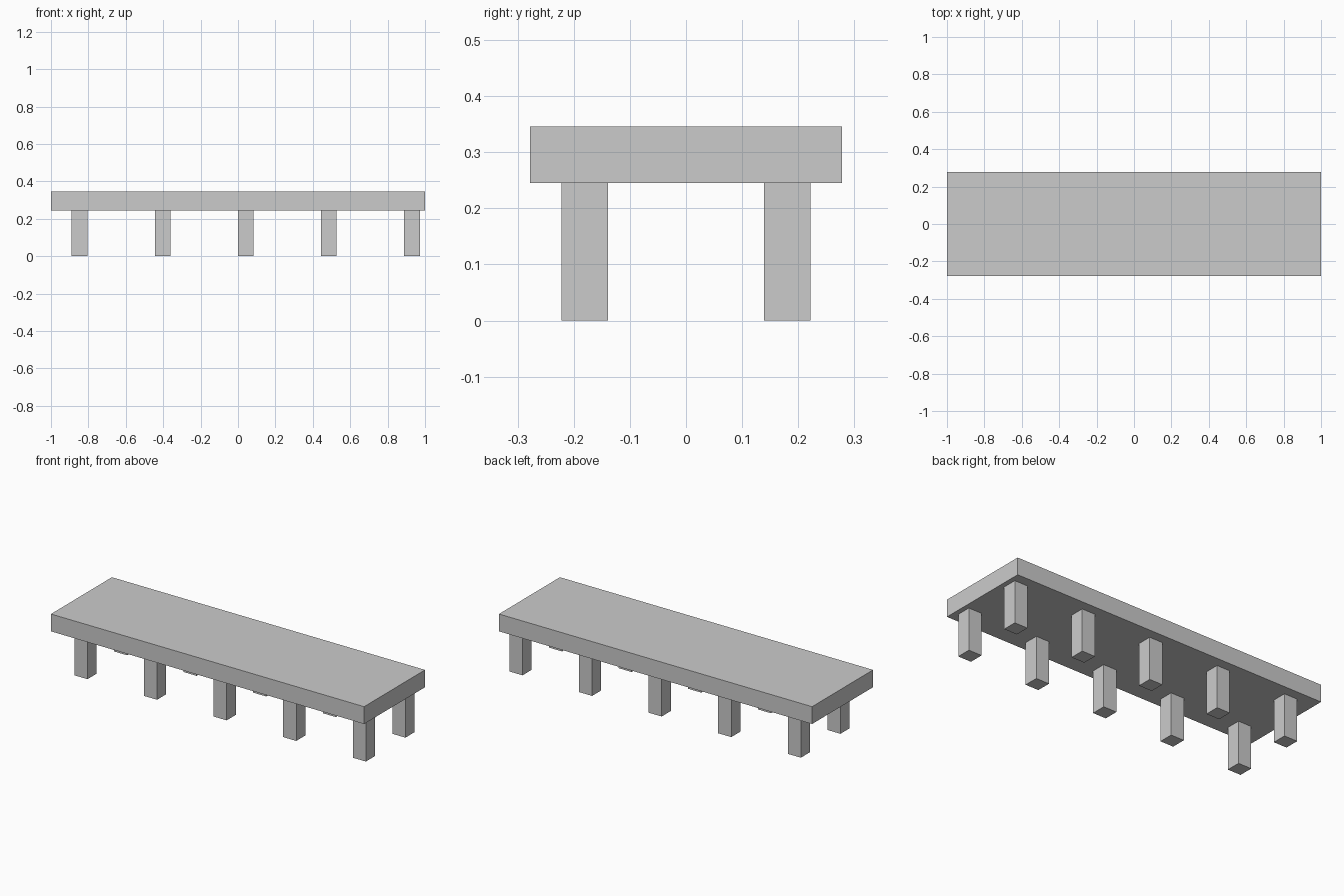
import bpy

if "Cube" in bpy.data.objects:
    bpy.data.objects.remove(bpy.data.objects["Cube"])


def box(name, center, size):
    bpy.ops.mesh.primitive_cube_add(size=1, location=center)
    obj = bpy.context.object
    obj.name = name
    obj.scale = size
    bpy.ops.object.transform_apply(location=False, rotation=False, scale=True)
    return obj


LEG_H, LEG_W = 0.2455, 0.0835
TOP_H = 0.1

# Slab top
box("table_top", (0, 0, LEG_H + TOP_H / 2), (2.0, 0.556, TOP_H))

# Two rows of five legs, offset slightly toward +x
for row, y in (("front", -0.1805), ("back", 0.1805)):
    for i in range(5):
        x = 0.0415 + (i - 2) * 0.4445
        box(f"{row}_leg_{i + 1}", (x, y, LEG_H / 2), (LEG_W, LEG_W, LEG_H))
